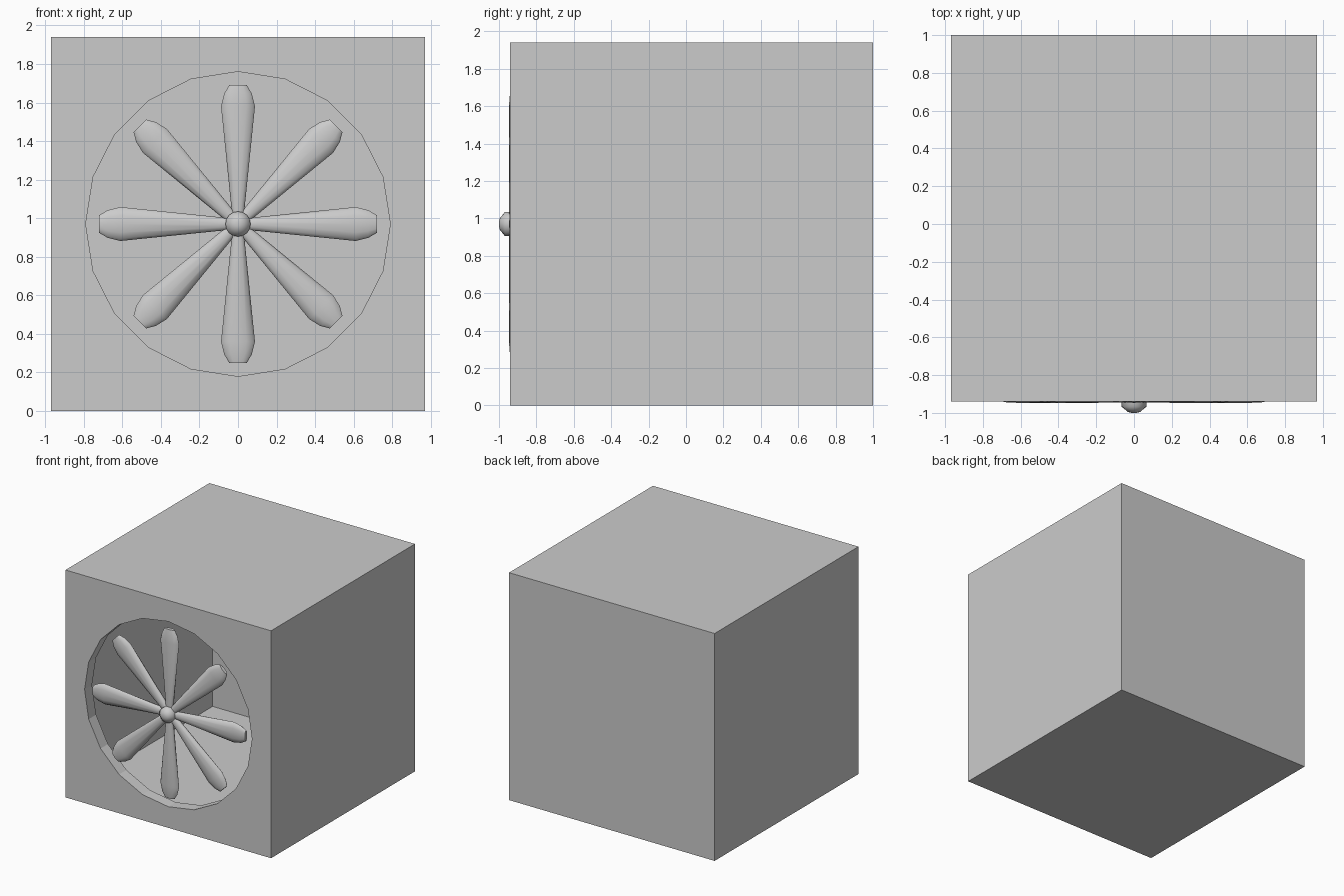
import bpy, bmesh
from math import sin, cos, pi
from mathutils import Matrix

if "Cube" in bpy.data.objects:
    bpy.data.objects.remove(bpy.data.objects["Cube"])

WALL = 0.1
CZ = 0.97        # height of the fan axis
BLADE_Y = -0.92  # depth of the blade plane


def make_object(name, bm, smooth=None):
    bmesh.ops.recalc_face_normals(bm, faces=bm.faces)
    mesh = bpy.data.meshes.new(name)
    bm.to_mesh(mesh)
    bm.free()
    ob = bpy.data.objects.new(name, mesh)
    bpy.context.collection.objects.link(ob)
    if smooth:
        bpy.ops.object.select_all(action='DESELECT')
        ob.select_set(True)
        bpy.context.view_layer.objects.active = ob
        bpy.ops.object.shade_smooth_by_angle(angle=smooth)
    return ob


def box(name, size, y):
    bm = bmesh.new()
    bmesh.ops.create_cube(bm, size=1, matrix=Matrix.Translation((0, y, CZ)) @ Matrix.Diagonal((size, size, size, 1)))
    return make_object(name, bm)


def loft(name, sections, sides, place, smooth):
    """Stack elliptical rings (height, half width, half depth) and cap both ends."""
    bm = bmesh.new()
    rings = [[bm.verts.new((w * cos(2 * pi * i / sides), d * sin(2 * pi * i / sides), h))
              for i in range(sides)] for h, w, d in sections]
    for a, b in zip(rings, rings[1:]):
        for i in range(sides):
            j = (i + 1) % sides
            bm.faces.new((a[i], a[j], b[j], b[i]))
    bm.faces.new(rings[0])
    bm.faces.new(rings[-1])
    bm.transform(place)
    return make_object(name, bm, smooth)


def cut(target, cutter):
    mod = target.modifiers.new("cut", 'BOOLEAN')
    mod.operation, mod.solver, mod.object = 'DIFFERENCE', 'EXACT', cutter
    bpy.context.view_layer.objects.active = target
    bpy.ops.object.modifier_apply(modifier=mod.name)
    bpy.data.objects.remove(cutter)


# Hollow casing with a 20-sided front opening
casing = box("casing", 1.94, 0.03)
cut(casing, box("cavity_cutter", 1.94 - 2 * WALL, 0.03))
face_front = Matrix.Translation((0, 0, CZ)) @ Matrix.Rotation(pi / 2, 4, 'X')
cut(casing, loft("opening_cutter", [(0.75, 0.79, 0.79), (1.1, 0.79, 0.79)], 20, face_front, None))

# Eight flattened, tapering fan blades
blade = [(0.02, 0.029, 0.022), (0.10, 0.036, 0.026), (0.61, 0.088, 0.027),
         (0.675, 0.072, 0.024), (0.72, 0.046, 0.016)]
for k in range(8):
    place = Matrix.Translation((0, BLADE_Y, CZ)) @ Matrix.Rotation(k * pi / 4, 4, 'Y')
    loft(f"blade_{k + 1}", blade, 12, place, 0.9)

# Rounded hub cap on the axis
hub = [(0.87, 0.03, 0.03), (0.90, 0.065, 0.065), (0.968, 0.065, 0.065),
       (0.995, 0.032, 0.032), (1.0, 0.012, 0.012)]
loft("hub", hub, 16, face_front, 0.9)
